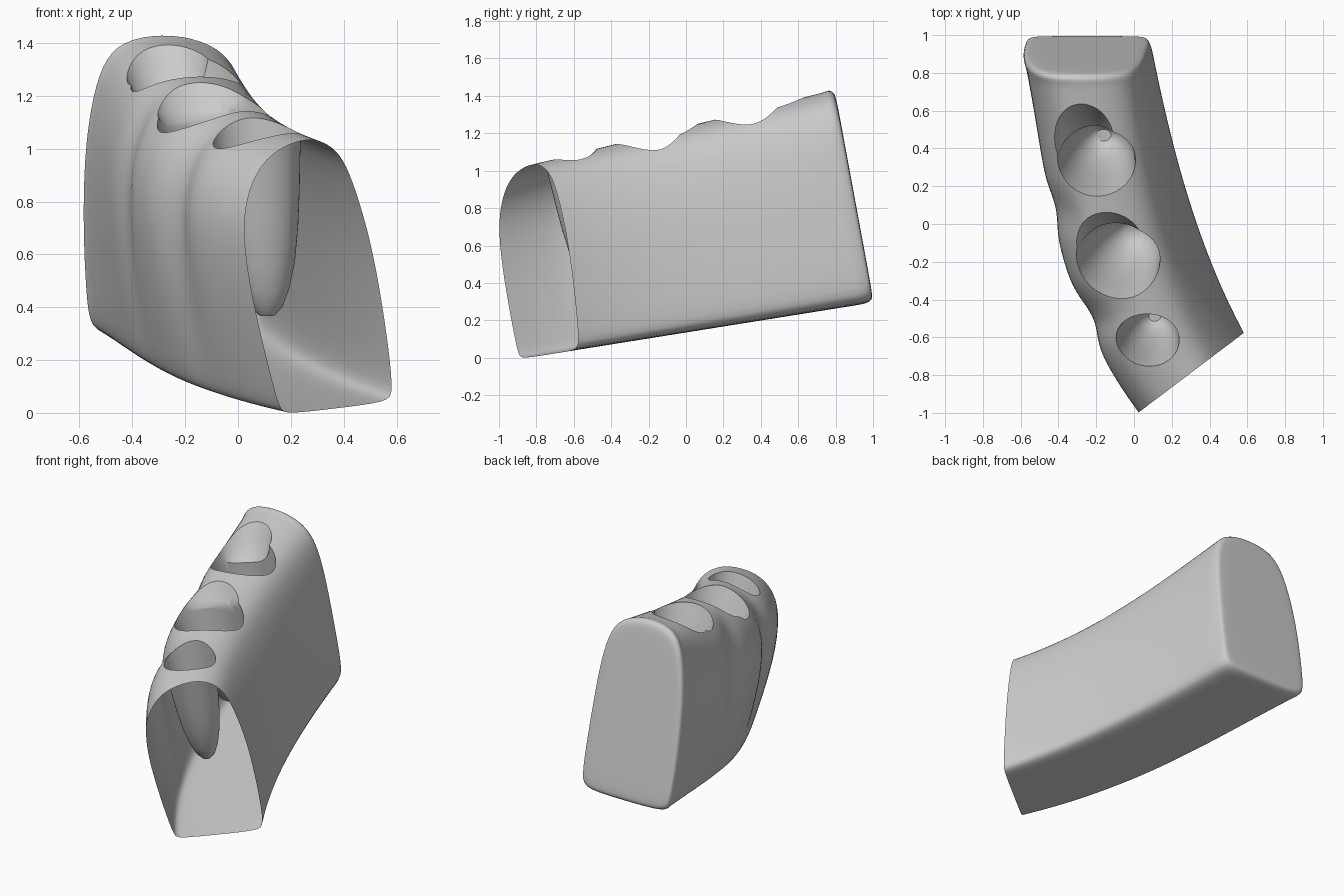
import bpy, bmesh, math
from mathutils import Vector
from mathutils.geometry import interpolate_bezier

cube = bpy.data.objects.get("Cube")
if cube:
    bpy.data.objects.remove(cube)


def make_object(name, bm):
    bmesh.ops.recalc_face_normals(bm, faces=bm.faces)
    mesh = bpy.data.meshes.new(name)
    bm.to_mesh(mesh)
    bm.free()
    obj = bpy.data.objects.new(name, mesh)
    bpy.context.collection.objects.link(obj)
    return obj


def evaluated_mesh(obj):
    bpy.context.view_layer.update()
    graph = bpy.context.evaluated_depsgraph_get()
    return bpy.data.meshes.new_from_object(obj.evaluated_get(graph))


def carve(obj, cutter):
    # Take the first solver that leaves the body whole
    cut = obj.modifiers.new("socket", "BOOLEAN")
    cut.operation = "DIFFERENCE"
    cut.object = cutter
    whole = obj.data
    for solver in ("EXACT", "MANIFOLD", "FLOAT"):
        cut.solver = solver
        result = evaluated_mesh(obj)
        if len(result.polygons) > .8 * len(whole.polygons):
            obj.data = result
            break
    obj.modifiers.clear()


def loft(bm, rings):
    loops = [[bm.verts.new(p) for p in ring] for ring in rings]
    n = len(loops[0])
    for a, b in zip(loops, loops[1:]):
        for i in range(n):
            j = (i + 1) % n
            bm.faces.new((a[i], a[j], b[j], b[i]))
    return loops


# Arched cross-sections: across the base width, up the height
FRONT = [(.05, 0), (0, .02), (-.07, .12), (-.25, .43), (-.34, .68), (-.28, .84),
         (-.13, .95), (.08, 1), (.29, 1.01), (.46, .97), (.58, .9), (.7, .75),
         (.82, .56), (.93, .28), (1, .03), (.95, 0), (.5, 0)]
BACK = [(.06, 0), (0, .04), (-.02, .12), (-.04, .36), (-.03, .6), (.01, .77),
        (.07, .9), (.18, .98), (.42, 1.005), (.66, .985), (.84, .92), (.92, .77),
        (.96, .55), (.99, .28), (1.01, .05), (.95, 0), (.5, 0)]

# Bottom edges of the curved block, front to back
COUNT = 30
left_edge = interpolate_bezier(Vector((.16, -.895)), Vector((-.32, -.25)),
                               Vector((-.38, .37)), Vector((-.565, 1.005)), COUNT)
right_edge = interpolate_bezier(Vector((.59, -.57)), Vector((.34, -.1)),
                                Vector((.2, .42)), Vector((.085, 1.005)), COUNT)


def section(k):
    t = k / (COUNT - 1)
    left, right = left_edge[k].to_2d(), right_edge[k].to_2d()
    pinch = sum(depth * math.exp(-((t - g) / .06) ** 2)
                for g, depth in ((.25, .055), (.56, .03)))
    ring = []
    for (a0, h0), (a1, h1) in zip(FRONT, BACK):
        a, h = a0 + (a1 - a0) * t, h0 + (h1 - h0) * t
        p = left.lerp(right, a)
        base = left.lerp(right, min(max(a, 0), 1))
        z = .135 + .16 * base.y + h * (1.025 + .115 * t)
        if a < .12:
            p.x += pinch * min(h * 1.5, 1)
        ring.append(Vector((p.x, p.y - .21 * t * h, z)))
    return ring


# Main block with softly rounded back end
rings = [section(k) for k in range(COUNT)]
last = rings.pop()
centre = sum(last, Vector((0, 0, 0))) / len(last)
rings += [[centre.lerp(p, s) + Vector((0, d, 0)) for p in last]
          for s, d in ((1, -.03), (.97, -.005), (.9, 0), (.5, 0))]
bm = bmesh.new()
loops = loft(bm, rings)
bm.faces.new(loops[-1])
block = make_object("jaw_block", bm)
sub = block.modifiers.new("smooth", "SUBSURF")
sub.levels = sub.render_levels = 2
smooth_mesh = evaluated_mesh(block)
block.modifiers.clear()
block.data = smooth_mesh

# Temporary front cap, so the sockets can be cut from a closed body
bm = bmesh.new()
bm.from_mesh(block.data)
rim_edges = [e for e in bm.edges if e.is_boundary]
front_cap = bmesh.ops.holes_fill(bm, edges=rim_edges, sides=0)["faces"]
bmesh.ops.poke(bm, faces=front_cap)
bmesh.ops.recalc_face_normals(bm, faces=bm.faces)
bm.to_mesh(block.data)
bm.free()

# Tapered sockets and the shallow dishes behind two of them: rim, tip, radii
SOCKETS = [((.07, -.61, 1.04), (.11, -.49, .37), .17, .14),
           ((-.09, -.19, 1.12), (0, -.04, .55), .23, .195),
           ((-.15, -.08, 1.25), (-.12, -.14, 1), .21, .155),
           ((-.2, .34, 1.24), (-.16, .47, .65), .21, .175),
           ((-.285, .46, 1.36), (-.24, .39, 1.1), .18, .175)]
TAPER = [(-.4, 1.1), (-.1, 1.03), (0, .99), (.1, .95), (.3, .89), (.5, .81),
         (.7, .69), (.85, .53), (.95, .36), (1, .18)]
SIDES = 48
for i, (rim, tip, rx, ry) in enumerate(SOCKETS):
    bm = bmesh.new()
    rings = []
    for d, r in TAPER:
        c = Vector(rim) + (Vector(tip) - Vector(rim)) * d
        ring = []
        for s in range(SIDES):
            ang = math.tau * s / SIDES
            x, y = r * rx * math.cos(ang), r * ry * math.sin(ang)
            ring.append(c + Vector((x, y, .16 * y)))
        rings.append(ring)
    loops = loft(bm, rings)
    bm.faces.new(loops[0])
    bm.faces.new(loops[-1])
    cutter = make_object(f"socket_cutter_{i + 1}", bm)
    cutter.hide_render = True
    carve(block, cutter)
    bpy.data.objects.remove(cutter)

# Open the front end again
side = Vector((right_edge[0].x - left_edge[0].x, right_edge[0].y - left_edge[0].y, 0))
normal = side.cross(Vector((0, 0, 1))).normalized()
start = Vector((left_edge[0].x, left_edge[0].y, 0))
bm = bmesh.new()
bm.from_mesh(block.data)
cap = [f for f in bm.faces
       if all(abs((v.co - start).dot(normal)) < .002 for v in f.verts)]
bmesh.ops.delete(bm, geom=cap, context="FACES")
bm.to_mesh(block.data)
bm.free()

bpy.context.view_layer.objects.active = block
block.select_set(True)
bpy.ops.object.shade_smooth_by_angle(angle=math.radians(40))
